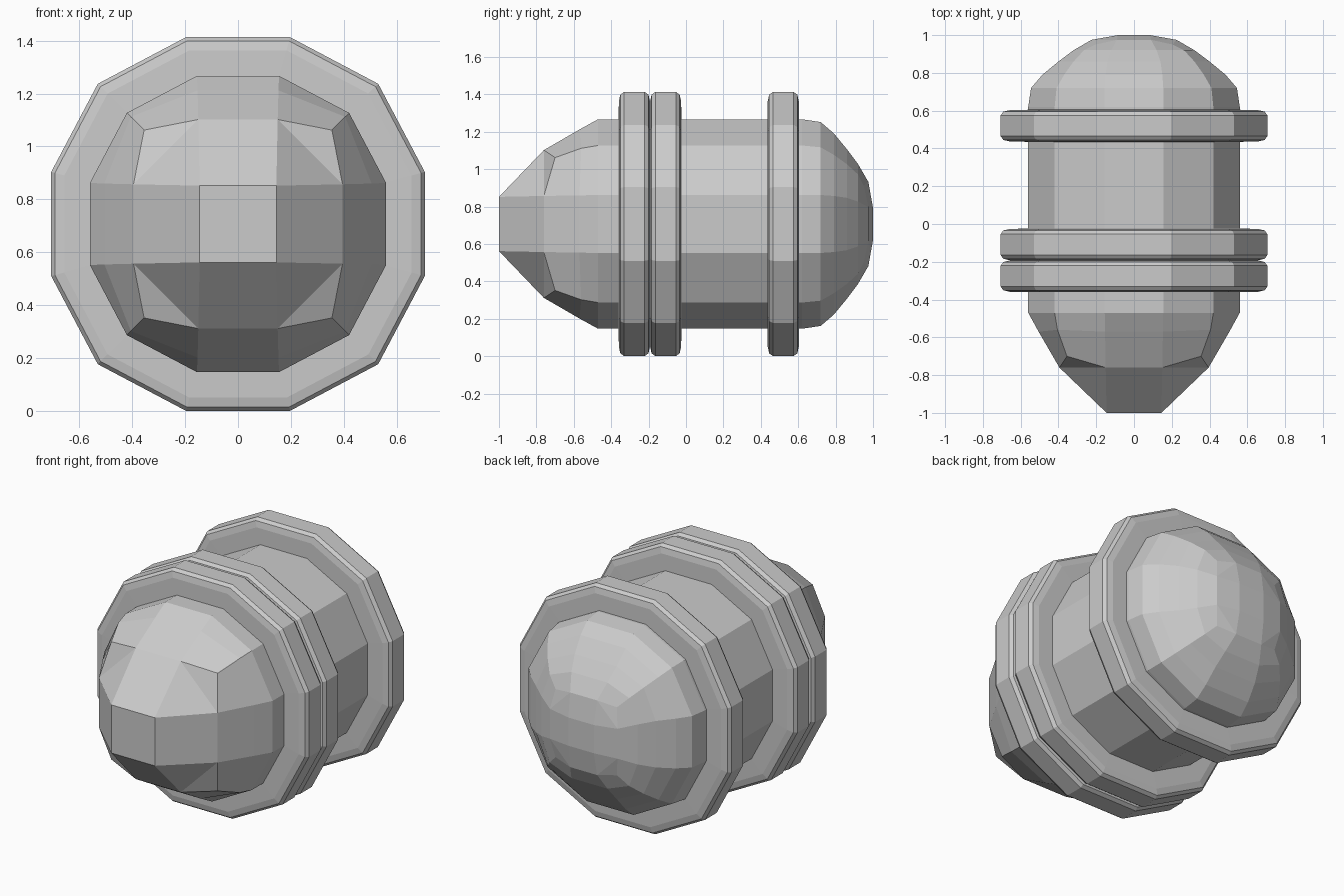
import bpy
import bmesh
from mathutils import Matrix, Vector

if "Cube" in bpy.data.objects:
    bpy.data.objects.remove(bpy.data.objects["Cube"], do_unlink=True)

AXIS_Z = 0.707

grey = bpy.data.materials.new("plain_grey")
grey.use_nodes = True
colour = (0.6, 0.6, 0.6, 1)
grey.diffuse_color = colour
grey.node_tree.nodes["Principled BSDF"].inputs["Base Color"].default_value = colour


def section(bm, y, flat, reach, corner, corner_y=None):
    """Twelve-sided section: each quarter has two side points and a corner."""
    corner_y = y if corner_y is None else corner_y
    quarter = [(reach, y, flat), (corner, corner_y, corner), (flat, y, reach)]
    verts = []
    for k in range(4):
        turn = Matrix.Rotation(-k * 1.5707963, 3, "Y")
        verts += [bm.verts.new(turn @ Vector(p)) for p in quarter]
    return verts


def bridge(bm, a, b):
    n = len(a)
    for i in range(n):
        j = (i + 1) % n
        bm.faces.new((a[i], a[j], b[j], b[i]))


def close_end(bm, rim, y, half):
    """Close a section with a square panel and fanned corners."""
    panel = [bm.verts.new((sx * half, y, sz * half))
             for sx, sz in ((1, 1), (-1, 1), (-1, -1), (1, -1))]
    bm.faces.new(panel)
    for k in range(4):
        b, c, d = rim[3 * k:3 * k + 3]
        bm.faces.new((panel[k], b, d))
        bm.faces.new((b, c, d))
        bm.faces.new((panel[k], d, rim[(3 * k + 3) % 12], panel[(k + 1) % 4]))


def finish(bm, name):
    bmesh.ops.recalc_face_normals(bm, faces=bm.faces)
    mesh = bpy.data.meshes.new(name)
    bm.to_mesh(mesh)
    bm.free()
    mesh.materials.append(grey)
    ob = bpy.data.objects.new(name, mesh)
    ob.location.z = AXIS_Z
    bpy.context.collection.objects.link(ob)
    return ob


# Capsule shell: faceted nose, straight barrel, rounded rear dome
bm = bmesh.new()
stations = [
    (-0.76, 0.15, 0.395, 0.355, -0.70),
    (-0.57, 0.153, 0.505, 0.405, -0.56),
    (-0.47, 0.155, 0.56, 0.42),
    (0.62, 0.155, 0.56, 0.42),
    (0.72, 0.155, 0.545, 0.41),
    (0.79, 0.15, 0.485, 0.37),
    (0.86, 0.14, 0.40, 0.32),
    (0.92, 0.12, 0.32, 0.265),
    (0.975, 0.09, 0.225, 0.205, 0.95),
]
loops = [section(bm, *s) for s in stations]
for a, b in zip(loops, loops[1:]):
    bridge(bm, a, b)
close_end(bm, loops[0], -1.0, 0.145)
close_end(bm, loops[-1], 1.0, 0.085)
finish(bm, "capsule_shell")


# Raised flanges with softened rims
def flange(name, centre):
    bm = bmesh.new()
    half = [(0.085, 0.79), (0.083, 0.93), (0.075, 0.98), (0.055, 1.0)]
    profile = [(-w, s) for w, s in half] + [(w, s) for w, s in reversed(half)]
    rims = [section(bm, centre + w, 0.197 * s, 0.706 * s, 0.53 * s)
            for w, s in profile]
    for a, b in zip(rims, rims[1:] + rims[:1]):
        bridge(bm, a, b)
    finish(bm, name)


for name, centre in (("front_flange", -0.276), ("middle_flange", -0.109),
                     ("rear_flange", 0.52)):
    flange(name, centre)
